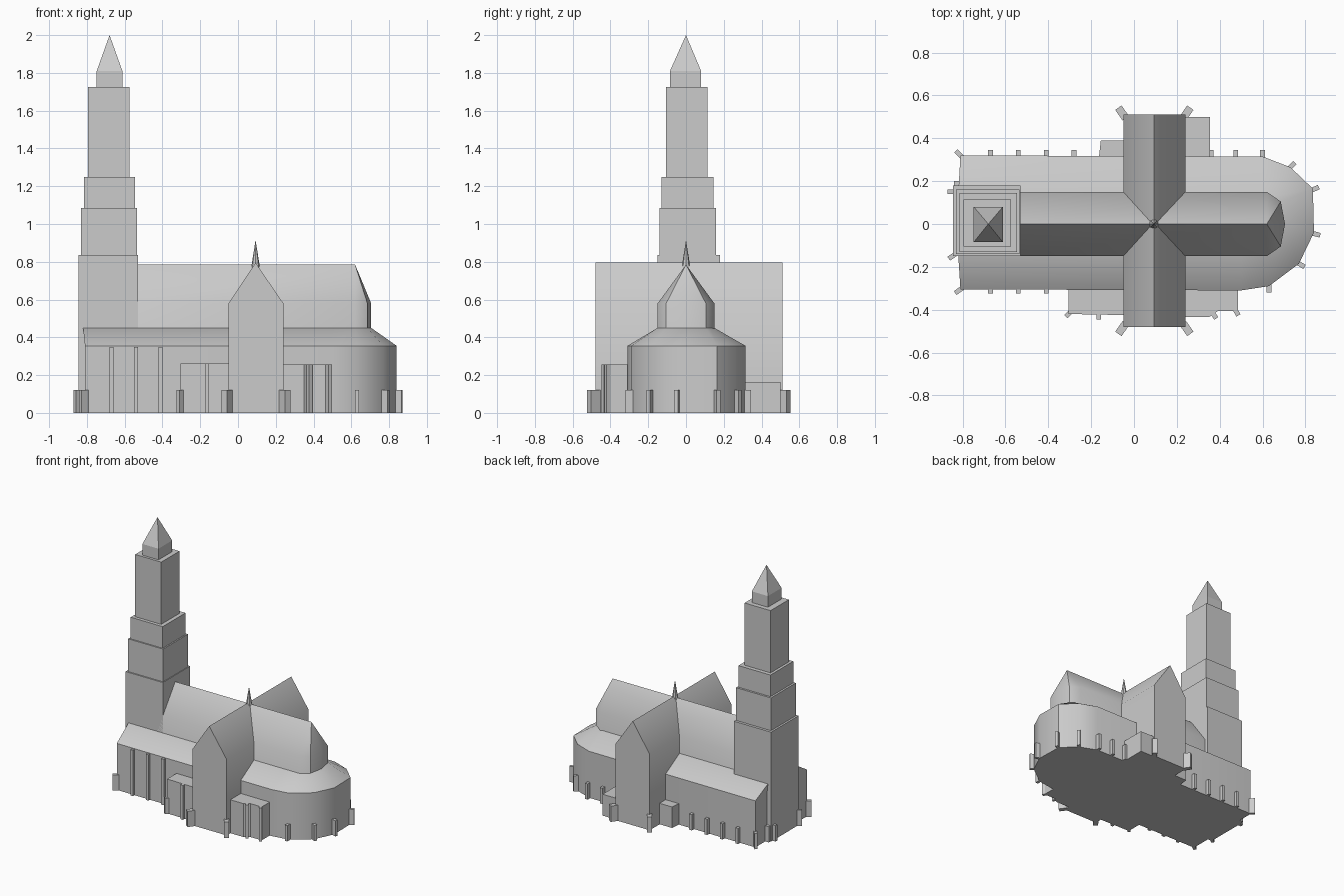
import bpy, bmesh, math

if "Cube" in bpy.data.objects:
    bpy.data.objects.remove(bpy.data.objects["Cube"])


def loft(name, rings, smooth=False):
    """Join rings of points with faces, close both ends, weld collapsed points."""
    bm = bmesh.new()
    vs = [[bm.verts.new(p) for p in r] for r in rings]
    n = len(vs[0])
    for a, b in zip(vs, vs[1:]):
        for i in range(n):
            j = (i + 1) % n
            bm.faces.new((a[i], a[j], b[j], b[i]))
    bm.faces.new(list(reversed(vs[0])))
    if len({(round(p[0], 4), round(p[1], 4)) for p in rings[-1]}) == n:
        bm.faces.new(vs[-1])
    bmesh.ops.remove_doubles(bm, verts=bm.verts, dist=0.0005)
    bmesh.ops.recalc_face_normals(bm, faces=bm.faces)
    me = bpy.data.meshes.new(name)
    bm.to_mesh(me)
    bm.free()
    ob = bpy.data.objects.new(name, me)
    bpy.context.collection.objects.link(ob)
    if smooth:
        bpy.ops.object.select_all(action='DESELECT')
        ob.select_set(True)
        bpy.context.view_layer.objects.active = ob
        bpy.ops.object.shade_smooth_by_angle(angle=math.radians(40))
    return ob


def at(pts, z):
    return [(x, y, z) for x, y in pts]


def rect(x0, x1, y0, y1):
    return [(x0, y0), (x1, y0), (x1, y1), (x0, y1)]


def prism(name, pts, h):
    return loft(name, [at(pts, 0), at(pts, h)])


def buttress(name, x, y, deg, h=0.12, out=0.03, w=0.022):
    """Small pier standing out from wall point (x, y) in direction deg."""
    c, s = math.cos(math.radians(deg)), math.sin(math.radians(deg))
    pts = [(x + u * c - v * s, y + u * s + v * c)
           for u, v in rect(-0.02, out, -w / 2, w / 2)]
    return prism(name, pts, h)


# Stepped tower with pyramid spire
tiers = [(-0.845, -0.53, -0.15, 0.18, 0, 0.835), (-0.83, -0.535, -0.14, 0.16, 0.835, 1.085),
         (-0.815, -0.545, -0.13, 0.145, 1.085, 1.25), (-0.795, -0.575, -0.105, 0.115, 1.25, 1.725),
         (-0.748, -0.612, -0.085, 0.08, 1.725, 1.81)]
rings = []
for x0, x1, y0, y1, z0, z1 in tiers:
    rings += [at(rect(x0, x1, y0, y1), z0), at(rect(x0, x1, y0, y1), z1)]
rings.append([(-0.68, 0, 2.0)] * 4)
loft("tower", rings)

# High nave with rounded east end
nave = [(-0.6, -0.15), (0.62, -0.15), (0.685, -0.105), (0.705, 0),
        (0.685, 0.105), (0.62, 0.15), (-0.6, 0.15)]
ridge = [(-0.6, 0)] + [(0.62, 0)] * 5 + [(-0.6, 0)]
loft("nave", [at(nave, 0), at(nave, 0.58), at(ridge, 0.785)], True)

# Transept with gables
cross = rect(-0.05, 0.24, -0.48, 0.51)
top = [(0.093, -0.48), (0.093, -0.48), (0.093, 0.51), (0.093, 0.51)]
loft("transept", [at(cross, 0), at(cross, 0.58), at(top, 0.795)], True)

# Low aisles and ambulatory with lean-to roof
outer = [(-0.81, -0.305), (0.5, -0.31), (0.63, -0.29), (0.77, -0.185), (0.84, -0.04),
         (0.835, 0.165), (0.73, 0.265), (0.6, 0.315), (-0.81, 0.32)]
inner = [(-0.82, -0.15), (0.5, -0.15), (0.62, -0.15), (0.685, -0.105), (0.705, 0),
         (0.687, 0.105), (0.65, 0.13), (0.6, 0.15), (-0.82, 0.15)]
loft("aisles", [at(outer, 0), at(outer, 0.355), at(inner, 0.45)], True)

# Side chapels
prism("south_west_chapel", [(-0.305, -0.29), (-0.305, -0.42), (-0.05, -0.425), (-0.05, -0.29)], 0.262)
prism("south_east_chapel", [(0.23, -0.29), (0.23, -0.435), (0.35, -0.435), (0.39, -0.407),
                            (0.485, -0.407), (0.485, -0.29)], 0.255)
prism("north_east_chapel", rect(0.22, 0.355, 0.3, 0.5), 0.163)
prism("north_west_chapel", [(-0.165, 0.3), (-0.04, 0.3), (-0.04, 0.39), (-0.155, 0.39)], 0.16)

# Ridge spirelet
bpy.ops.mesh.primitive_cone_add(vertices=8, radius1=0.024, radius2=0, depth=0.15,
                                location=(0.093, 0, 0.84))
bpy.context.object.name = "ridge_spirelet"

# Aisle buttresses: short on the north, tall on the south
for x in (-0.67, -0.54, -0.41, -0.28, 0.36, 0.475, 0.6):
    buttress("north_buttress", x, 0.315, 90)
for x in (-0.67, -0.54, -0.41):
    buttress("south_buttress", x, -0.305, -90, 0.35, 0.02)

# Corner and east-end buttresses
for x, y, a in [(-0.81, 0.32, 135), (-0.81, -0.305, 215), (-0.84, 0.15, 180), (-0.84, -0.145, 215),
                (-0.81, 0.19, 180), (0.73, 0.265, 45), (0.835, 0.16, 25), (0.84, -0.045, -15),
                (0.77, -0.185, -30), (0.63, -0.29, -90)]:
    buttress("corner_buttress", x, y, a)
for x, y, a in [(-0.05, 0.51, 125), (0.24, 0.51, 55), (-0.05, -0.48, 235), (0.24, -0.48, -55)]:
    buttress("transept_buttress", x, y, a, 0.12, 0.04, 0.036)
for x, y, a, h in [(-0.3, -0.415, 225, 0.12), (-0.165, -0.42, -90, 0.262),
                   (0.37, -0.42, -55, 0.255), (0.475, -0.405, -60, 0.255)]:
    buttress("chapel_buttress", x, y, a, h, 0.025)
